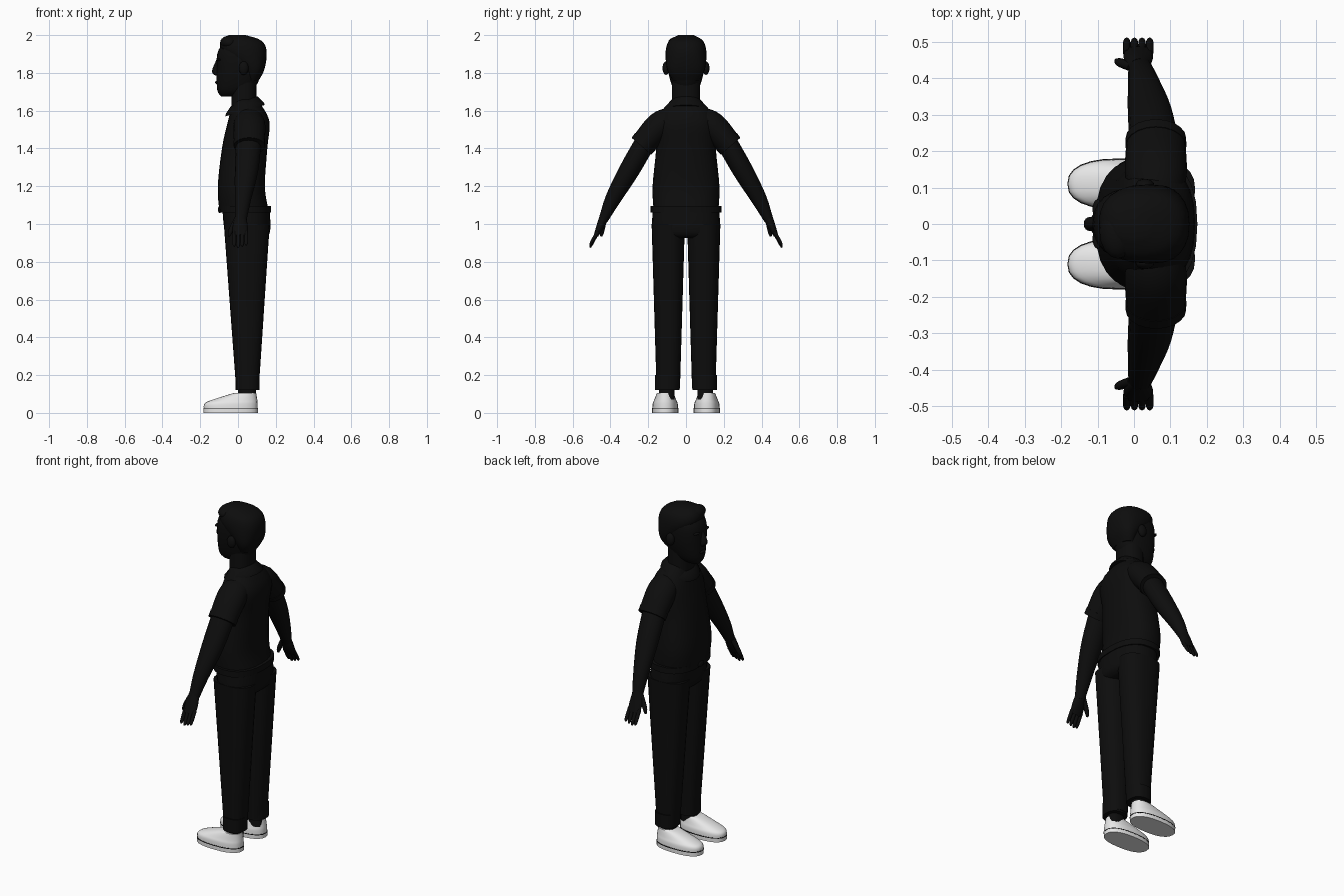
import bpy, bmesh, math
from mathutils import Vector

cube = bpy.data.objects.get("Cube")
if cube:
    bpy.data.objects.remove(cube, do_unlink=True)


def material(name, value):
    mat = bpy.data.materials.new(name)
    mat.use_nodes = True
    colour = (value, value, value, 1)
    mat.diffuse_color = colour
    mat.node_tree.nodes["Principled BSDF"].inputs["Base Color"].default_value = colour
    return mat


BLACK = material("black", .004)
WHITE = material("shoe white", .8)


def finish(name, bm, mat):
    bmesh.ops.recalc_face_normals(bm, faces=bm.faces)
    mesh = bpy.data.meshes.new(name)
    bm.to_mesh(mesh)
    bm.free()
    part = bpy.data.objects.new(name, mesh)
    bpy.context.collection.objects.link(part)
    mesh.materials.append(mat)
    bpy.ops.object.select_all(action='DESELECT')
    part.select_set(True)
    bpy.context.view_layer.objects.active = part
    bpy.ops.object.shade_smooth_by_angle(angle=math.radians(50))


def smooth_rows(rows, steps=4):
    """Add rows between the given ones along a flowing curve."""
    rows = [Vector(row) for row in rows]
    last = len(rows) - 1
    result = []
    for i in range(last):
        start, end = rows[i], rows[i + 1]
        leave = (end - rows[max(i - 1, 0)]) / 2
        arrive = (rows[min(i + 2, last)] - start) / 2
        for step in range(steps):
            t = step / steps
            chord = start.lerp(end, t * t * (3 - 2 * t))
            result.append(chord + leave * (t * (1 - t) ** 2) - arrive * (t * t * (1 - t)))
    return result + [rows[last]]


def loft(name, rings, mat=BLACK, power=2, sides=24):
    """Skin a row of superellipse rings given as (centre, u, v)."""
    bm = bmesh.new()
    loops = []
    for centre, u, v in rings:
        loop = []
        for i in range(sides):
            angle = math.tau * i / sides
            p, q = [math.copysign(abs(f) ** (2 / power), f)
                    for f in (math.cos(angle), math.sin(angle))]
            loop.append(bm.verts.new(Vector(centre) + Vector(u) * p + Vector(v) * q))
        loops.append(loop)
    for low, high in zip(loops, loops[1:]):
        for i in range(sides):
            j = (i + 1) % sides
            bm.faces.new((low[i], low[j], high[j], high[i]))
    bm.faces.new(loops[0])
    bm.faces.new(loops[-1])
    finish(name, bm, mat)


def stack(name, rows, y=0, mat=BLACK, power=2.4):
    """Level rings from rows of (height, front, back, half width)."""
    rings = []
    for z, front, back, half in smooth_rows(rows):
        centre = ((front + back) / 2, y, z)
        rings.append((centre, ((back - front) / 2, 0, 0), (0, half, 0)))
    loft(name, rings, mat, power)


def band(name, low, high, front, back, half, y=0, mat=BLACK):
    """Upright strip of constant outline."""
    stack(name, [(z, front, back, half) for z in (low, high)], y, mat)


def tube(name, rows, side, sides=16):
    """Limb through rows of (x, y, z, radius along x, radius across)."""
    rows = smooth_rows(rows)
    points = [Vector((row[0], side * row[1], row[2])) for row in rows]
    rings = []
    for i, row in enumerate(rows):
        ahead, behind = points[min(i + 1, len(rows) - 1)], points[max(i - 1, 0)]
        along = (ahead - behind).normalized()
        across = along.cross(Vector((1, 0, 0))).normalized()
        rings.append((points[i], across.cross(along) * row[3], across * row[4]))
    loft(name, rings, sides=sides)


def blob(name, centre, size):
    bm = bmesh.new()
    bmesh.ops.create_uvsphere(bm, u_segments=16, v_segments=10, radius=1)
    bmesh.ops.scale(bm, vec=size, verts=bm.verts)
    bmesh.ops.translate(bm, vec=centre, verts=bm.verts)
    finish(name, bm, BLACK)


# Head, face and hair
band("neck", 1.58, 1.77, -.035, .097, .075)
stack("head", [(1.675, -.09, 0, .03), (1.71, -.11, .08, .065), (1.8, -.113, .125, .093),
               (1.9, -.11, .14, .1), (1.96, -.08, .12, .08)])
stack("hair", [(1.76, .04, .11, .07), (1.82, .02, .14, .1), (1.91, -.085, .152, .108),
               (1.97, -.09, .125, .09), (2, -.05, .04, .04)])
blob("hair_quiff", (-.045, -.02, 1.96), (.05, .075, .037))
stack("nose", [(1.785, -.12, -.09, .015), (1.81, -.138, -.09, .02),
               (1.87, -.114, -.09, .01)])
blob("lips", (-.107, 0, 1.75), (.014, .028, .01))

# Shirt with a tilted collar
stack("shirt", [(1.08, -.1, .16, .172), (1.2, -.107, .142, .177), (1.4, -.085, .155, .158),
                (1.55, -.052, .165, .158), (1.66, -.02, .1, .075)])
loft("collar", [((.038, 0, 1.6), (.104, 0, .03), (0, .112, 0)),
                ((.036, 0, 1.615), (.1, 0, .03), (0, .112, 0)),
                ((.033, 0, 1.65), (.07, 0, .026), (0, .077, 0))])

# Trouser seat and belt
stack("hips", [(.925, -.04, .14, .15), (.96, -.07, .17, .18), (1.08, -.083, .168, .175)])
band("belt", 1.06, 1.095, -.098, .174, .188)
blob("belt_buckle", (-.097, 0, 1.077), (.009, .025, .02))

for side, word in ((1, "right"), (-1, "left")):
    blob(word + "_ear", (.03, side * .106, 1.825), (.026, .018, .036))
    blob(word + "_brow", (-.1, side * .04, 1.87), (.014, .028, .008))

    # Leg with a turn-up
    leg_y = side * .094
    foot_y = side * .11
    stack(word + "_trouser_leg", [(.13, -.01, .11, .062), (1, -.075, .168, .088)], leg_y)
    band(word + "_trouser_cuff", .12, .2, -.012, .115, .065, side * .1)
    band(word + "_ankle", .07, .15, 0, .095, .042, side * .102)

    # Slip-on shoe
    band(word + "_shoe_sole", 0, .023, -.182, .105, .069, foot_y, WHITE)
    band(word + "_shoe_seam", .022, .026, -.183, .106, .07, foot_y)
    stack(word + "_shoe_upper", [(.02, -.181, .104, .068), (.05, -.177, .104, .066),
                                 (.07, -.135, .102, .058), (.106, -.02, .096, .044)],
          foot_y, WHITE)

    # Sleeve with a hem
    tube(word + "_sleeve", [(.06, .07, 1.56, .07, .06), (.06, .14, 1.52, .085, .074),
                            (.06, .236, 1.412, .08, .066)], side, 20)
    tube(word + "_sleeve_hem", [(.06, .214, 1.437, .084, .071),
                                (.06, .236, 1.412, .083, .069)], side, 20)

    # Arm and hand
    tube(word + "_arm", [(.058, .2, 1.46, .068, .055), (.045, .3, 1.285, .062, .054),
                         (.026, .388, 1.13, .043, .041), (.015, .438, 1.02, .03, .024)], side)
    tube(word + "_palm", [(.015, .43, 1.045, .028, .026), (.012, .455, .985, .04, .02),
                          (.012, .477, .938, .038, .012)], side)
    for finger in range(4):
        x = -.02 + finger * .021
        short = .006 * abs(finger - 1)
        tube(f"{word}_finger_{finger + 1}",
             [(x, .468, .957, .01, .011), (x, .5, .892 + short, .01, .008),
              (x, .508, .875 + short, .004, .004)], side, 10)
    tube(word + "_thumb", [(-.005, .432, 1.03, .014, .014), (-.038, .443, .965, .013, .012),
                           (-.048, .449, .935, .006, .006)], side, 10)
